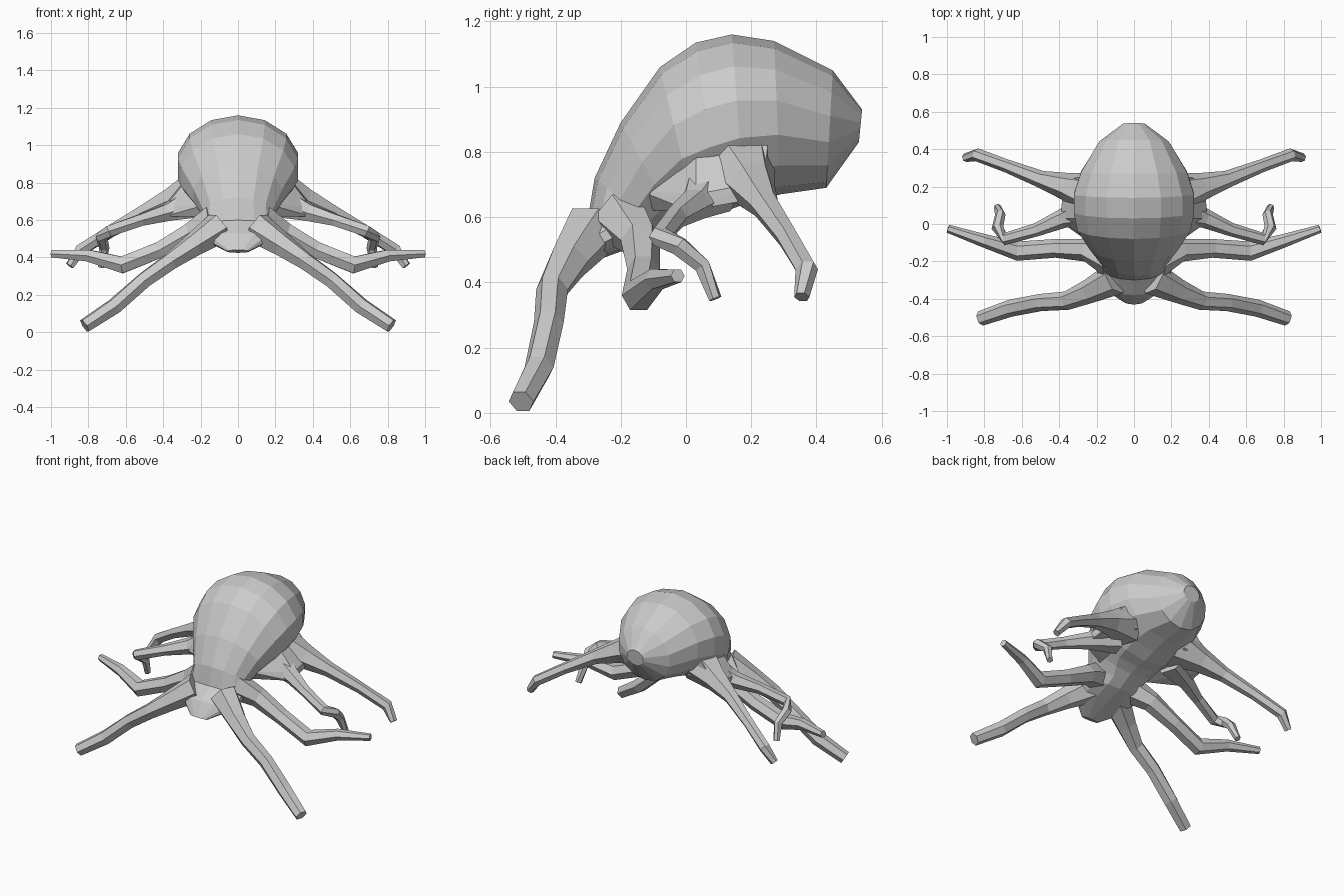
import bpy, bmesh, math
from mathutils import Vector


def finish(name, bm, mirrored=False):
    bmesh.ops.recalc_face_normals(bm, faces=bm.faces)
    mesh = bpy.data.meshes.new(name)
    bm.to_mesh(mesh)
    bm.free()
    obj = bpy.data.objects.new(name, mesh)
    bpy.context.collection.objects.link(obj)
    if mirrored:
        mod = obj.modifiers.new("Mirror", 'MIRROR')
        mod.use_mirror_merge = False
    return obj


def loft(bm, rings):
    loops = [[bm.verts.new(p) for p in ring] for ring in rings]
    n = len(loops[0])
    for a, b in zip(loops, loops[1:]):
        for i in range(n):
            j = (i + 1) % n
            bm.faces.new((a[i], a[j], b[j], b[i]))
    bm.faces.new(loops[0])
    bm.faces.new(loops[-1])


def arm(name, points, sides=6):
    """Tapered tube through (x, y, z, radius) points, mirrored across x."""
    pts = [Vector(p[:3]) for p in points]
    rings = []
    for i, c in enumerate(pts):
        t = (pts[min(i + 1, len(pts) - 1)] - pts[max(i - 1, 0)]).normalized()
        u = Vector((0, 0, 1)).cross(t).normalized()
        v = t.cross(u)
        r = points[i][3]
        rings.append([c + r * (math.cos(a) * u + math.sin(a) * v)
                      for a in (2 * math.pi * k / sides for k in range(sides))])
    bm = bmesh.new()
    loft(bm, rings)
    return finish(name, bm, True)


# Mantle and head: rings given by upper (y, z), lower (y, z), half width
sections = [
    ((0.54, 0.93), (0.53, 0.83), 0.06),
    ((0.45, 1.05), (0.43, 0.69), 0.19),
    ((0.27, 1.14), (0.29, 0.67), 0.29),
    ((0.14, 1.16), (0.18, 0.64), 0.33),
    ((0.03, 1.135), (0.10, 0.61), 0.33),
    ((-0.08, 1.06), (0.03, 0.60), 0.31),
    ((-0.20, 0.89), (-0.03, 0.58), 0.245),
    ((-0.28, 0.72), (-0.08, 0.55), 0.19),
    ((-0.30, 0.60), (-0.13, 0.52), 0.20),
    ((-0.38, 0.53), (-0.24, 0.48), 0.20),
    ((-0.43, 0.44), (-0.39, 0.425), 0.06),
]
SIDES = 14
rings = []
for top, low, w in sections:
    t, l = Vector((0, *top)), Vector((0, *low))
    mid, half = (t + l) / 2, (t - l) / 2
    rings.append([mid + half * math.cos(a) + Vector((w * math.sin(a), 0, 0))
                  for a in (2 * math.pi * k / SIDES for k in range(SIDES))])
bm = bmesh.new()
loft(bm, rings)
finish("mantle_and_head", bm)

# Webbing that flares from the head to the two rear arms
bm = bmesh.new()
for p in [(0.18, -0.10, 0.62), (0.18, 0.25, 0.70), (0.39, 0.01, 0.62),
          (0.39, 0.03, 0.67), (0.38, 0.18, 0.65), (0.38, 0.24, 0.71),
          (0.28, 0.03, 0.81), (0.28, 0.25, 0.82), (0.18, -0.14, 0.68)]:
    bm.verts.new(p)
bmesh.ops.convex_hull(bm, input=bm.verts)
finish("side_web", bm, True)

# Four pairs of arms
arm("front_arms", [
    (0.10, -0.29, 0.56, 0.09), (0.24, -0.36, 0.465, 0.065),
    (0.36, -0.41, 0.38, 0.05), (0.50, -0.42, 0.28, 0.046),
    (0.66, -0.45, 0.14, 0.046), (0.82, -0.505, 0.035, 0.04)])
arm("second_arms", [
    (0.12, -0.20, 0.60, 0.09), (0.25, -0.14, 0.53, 0.062),
    (0.42, -0.13, 0.44, 0.05), (0.62, -0.145, 0.36, 0.052),
    (0.80, -0.09, 0.41, 0.036), (0.995, -0.025, 0.42, 0.022)])
arm("third_arms", [
    (0.22, 0.08, 0.70, 0.10), (0.38, 0.03, 0.64, 0.052),
    (0.52, -0.03, 0.60, 0.036), (0.69, -0.08, 0.54, 0.034),
    (0.73, -0.02, 0.51, 0.032), (0.715, 0.05, 0.45, 0.028),
    (0.73, 0.09, 0.35, 0.02)])
arm("rear_arms", [
    (0.20, 0.15, 0.76, 0.13), (0.36, 0.20, 0.70, 0.075),
    (0.50, 0.24, 0.64, 0.046), (0.68, 0.31, 0.54, 0.035),
    (0.84, 0.37, 0.44, 0.035), (0.90, 0.355, 0.355, 0.024)])
